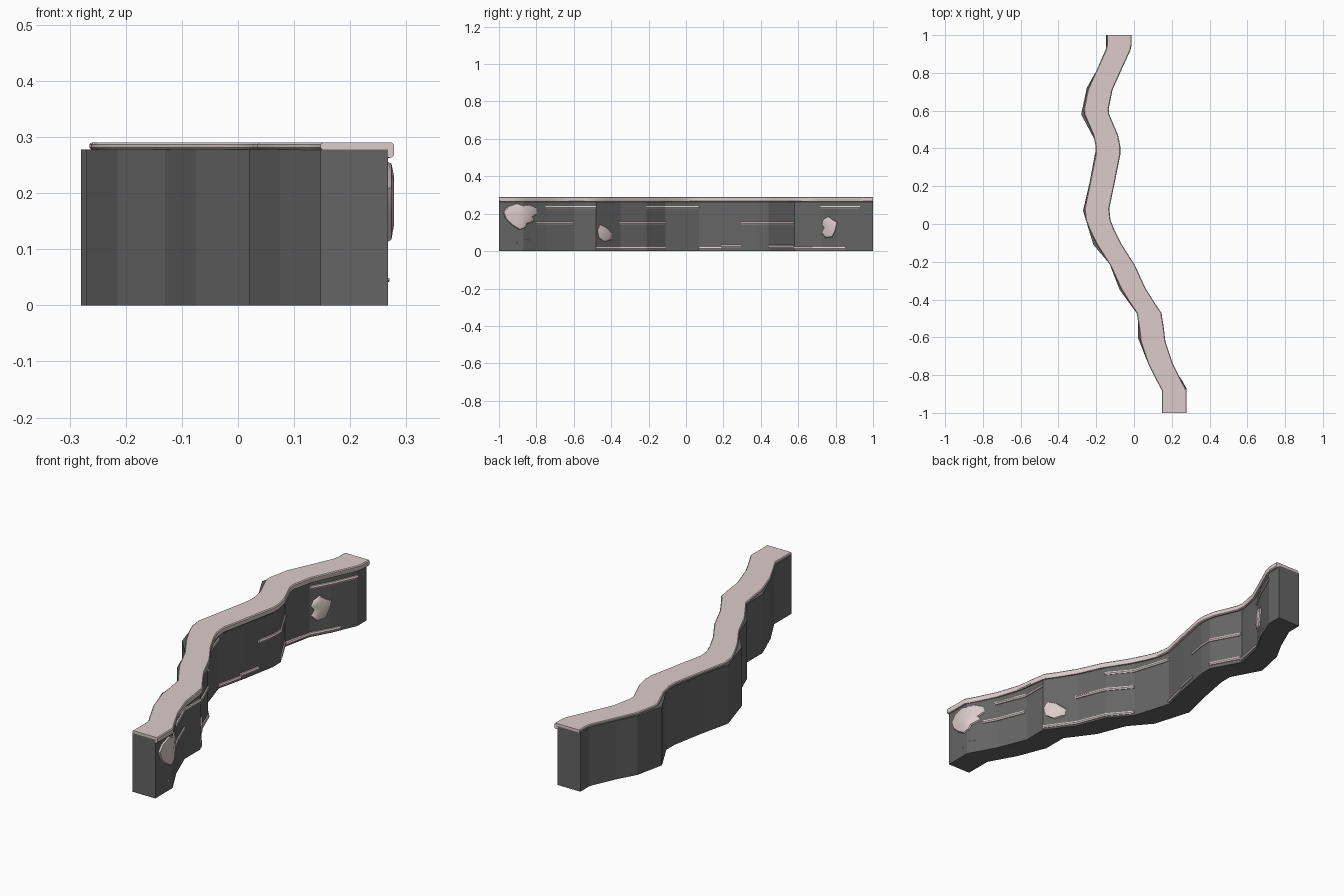
import bpy, bmesh
from mathutils import Vector

if "Cube" in bpy.data.objects:
    bpy.data.objects.remove(bpy.data.objects["Cube"])


def material(name, rgb):
    m = bpy.data.materials.new(name)
    m.diffuse_color = (*rgb, 1)
    m.use_nodes = True
    m.node_tree.nodes["Principled BSDF"].inputs["Base Color"].default_value = m.diffuse_color
    return m


ROCK = material("dark_rock", (0.13, 0.13, 0.13))
SNOW = material("pale_snow", (0.72, 0.60, 0.60))


def make(name, verts, faces, mat, smooth=False):
    me = bpy.data.meshes.new(name)
    me.from_pydata(verts, [], faces)
    bm = bmesh.new()
    bm.from_mesh(me)
    bmesh.ops.recalc_face_normals(bm, faces=bm.faces)
    bm.to_mesh(me)
    bm.free()
    ob = bpy.data.objects.new(name, me)
    bpy.context.collection.objects.link(ob)
    me.materials.append(mat)
    if smooth:
        bpy.ops.object.select_all(action='DESELECT')
        ob.select_set(True)
        bpy.context.view_layer.objects.active = ob
        bpy.ops.object.shade_smooth_by_angle(angle=0.6)
    return ob


def sweep(name, path, section, mat, smooth=False):
    """Sweep an (x offset, z) section along an (x, y) path, capped at both ends."""
    n, k = len(path), len(section)
    verts = [(x + dx, y, z) for x, y in path for dx, z in section]
    faces = [(i*k + j, i*k + (j+1) % k, (i+1)*k + (j+1) % k, (i+1)*k + j)
             for i in range(n - 1) for j in range(k)]
    faces += [tuple(range(k)), tuple(range((n-1)*k, n*k))]
    return make(name, verts, faces, mat, smooth)


# Rock wall: faceted left edge, constant width
WIDTH = 0.12
WALL = [(.147, -1), (.147, -.87), (.075, -.74), (.02, -.6), (.02, -.48),
        (-.075, -.35), (-.13, -.21), (-.215, -.11), (-.27, .07), (-.235, .22),
        (-.205, .38), (-.205, .44), (-.28, .58), (-.25, .72), (-.20, .81),
        (-.147, .93), (-.147, 1)]
sweep("rock_wall", WALL, [(0, 0), (WIDTH, 0), (WIDTH, .278), (0, .278)], ROCK)

# Snow cap: softer path with a drooping lip on the right
CAP = [(.147, -1), (.147, -.88), (.125, -.84), (.075, -.74), (.035, -.62),
       (.027, -.55), (.014, -.47), (-.02, -.42), (-.07, -.34), (-.125, -.22),
       (-.195, -.11), (-.235, -.03), (-.255, .02), (-.262, .08), (-.235, .21),
       (-.203, .37), (-.203, .41), (-.215, .47), (-.262, .58), (-.265, .61),
       (-.245, .71), (-.20, .81), (-.15, .92), (-.143, .95), (-.143, 1)]
LIP = [(0, .281), (.004, .277), (.10, .277), (.112, .274), (.118, .265),
       (.123, .263), (.128, .264), (.131, .268), (.131, .286), (.127, .29),
       (.004, .29), (0, .287)]
sweep("snow_cap", CAP, LIP, SNOW, True)


def wall_x(y):
    for (x0, y0), (x1, y1) in zip(WALL, WALL[1:]):
        if y <= y1:
            return WIDTH + x0 + (x1 - x0) * (y - y0) / (y1 - y0)
    return WIDTH + WALL[-1][0]


# Thin snow ledges following the right face (y start, y end, z)
LEDGES = [(-.75, -.48, .235), (-.80, -.605, .15), (-.48, -.11, .016),
          (-.355, -.11, .15), (-.215, .07, .235), (.07, .19, .016),
          (.19, .295, .027), (.295, .575, .15), (.44, .575, .025),
          (.575, .85, .016), (.72, .93, .235)]
for i, (a, b, z) in enumerate(LEDGES):
    ys = [a] + [y for _, y in WALL if a + .01 < y < b - .01] + [b]
    sweep(f"snow_ledge_{i+1}", [(wall_x(y), y) for y in ys],
          [(-.004, z - .008), (.004, z - .008), (.008, z - .002),
           (.005, z + .006), (-.004, z + .008)], SNOW)


def patch(name, outline, thick):
    """Low dome hugging the right face, given a (y, z) outline."""
    n = len(outline)
    c = sum((Vector(p) for p in outline), Vector((0, 0))) / n
    verts = []
    for s, d in ((1, -.002), (.93, thick * .6), (.6, thick)):
        for p in outline:
            y, z = c.lerp(Vector(p), s)
            verts.append((wall_x(y) + d, y, z))
    verts.append((wall_x(c.x) + thick, c.x, c.y))
    faces = [(r*n + j, r*n + (j+1) % n, (r+1)*n + (j+1) % n, (r+1)*n + j)
             for r in range(2) for j in range(n)]
    faces += [(2*n + j, 2*n + (j+1) % n, 3*n) for j in range(n)]
    ob = make(name, verts, faces, SNOW, True)
    # open domes: make the normals face out of the wall
    if sum(p.normal.x for p in ob.data.polygons) < 0:
        ob.data.flip_normals()


# Snow patches stuck to the right face
patch("snow_patch_front", [(-.98, .21), (-.955, .24), (-.905, .257), (-.87, .245),
      (-.835, .25), (-.80, .23), (-.793, .20), (-.82, .182), (-.81, .16),
      (-.85, .145), (-.86, .122), (-.89, .112), (-.935, .14), (-.965, .17)], .011)
patch("snow_patch_middle", [(-.475, .11), (-.462, .145), (-.425, .128), (-.393, .096),
      (-.398, .06), (-.435, .048), (-.467, .07)], .012)
patch("snow_patch_back", [(.735, .17), (.762, .188), (.783, .17), (.81, .155),
      (.80, .112), (.783, .075), (.746, .07), (.725, .096), (.74, .123), (.725, .145)], .012)

# Tiny snow specks below the front patch
for i, (y, z) in enumerate([(-.84, .062), (-.90, .045), (-.86, .065)]):
    patch(f"snow_speck_{i+1}", [(y-.006, z), (y, z+.004), (y+.006, z), (y, z-.004)], .003)
